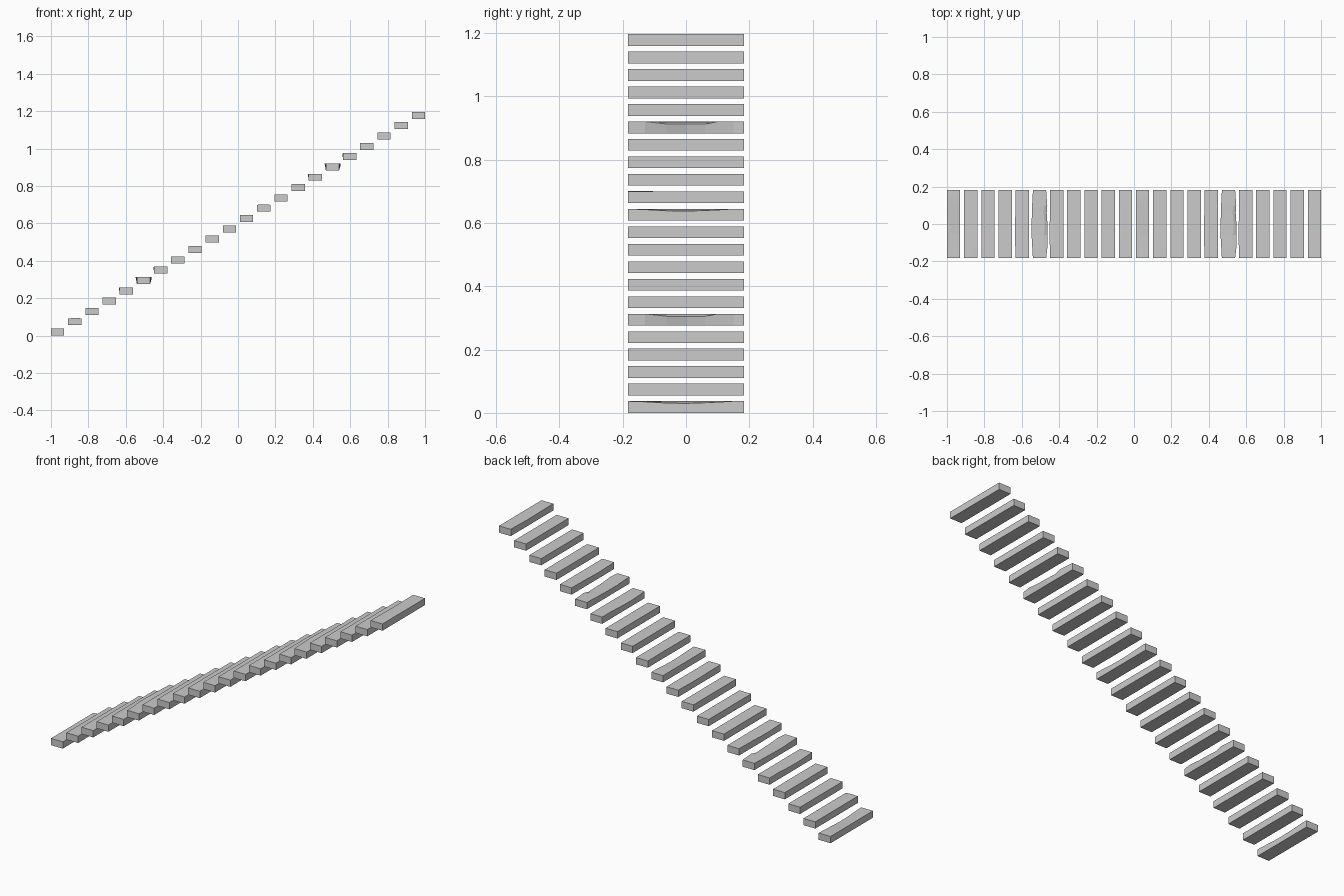
import bpy
import bmesh

if "Cube" in bpy.data.objects:
    bpy.data.objects.remove(bpy.data.objects["Cube"])

COUNT = 22
WIDTH, DEPTH, THICK = 0.071, 0.366, 0.037
RUN = (2.0 - WIDTH) / (COUNT - 1)
RISE = 1.159 / (COUNT - 1)
Y = [-0.183, -0.13, -0.06, 0.0, 0.06, 0.10, 0.15, 0.183]
FLAT = [0] * 8

# Wear patterns in thousandths along y:
# dip of left edge, crease and right edge; outward bulge of left and right edges; crease x
WEAR = {
    0: dict(right=[0, 2, 6, 7, 5, 3, 0, 0], mid=[0, 0, 0, 1, 1, 0, 0, 0],
            crease=[-12, -14, -16, -20, -24, -29, -30, -30]),
    1: dict(mid=[-1, -1, 0, 1, 0, 0, 0, 0], crease=[0, 8, -5, 5, -5, 8, 0, 0]),
    4: dict(left=[0, 1, 2, 2, 1, 0, 0, 0], out_l=[0, 2, 4, 3, 2, 0, 0, 0],
            crease=[-26, -22, -18, -20, -24, -22, -20, -26]),
    5: dict(right=[0, 0, 8, 8, 8, 0, 0, 0], mid=[0, 0, 1, 1, 1, 0, 0, 0],
            out_l=[0, 3, 7, 7, 5, 4, 1, 0], out_r=[0, 6, 8, 7, 3, 6, 2, 0],
            crease=[20, 22, 25, 27, 22, 24, 25, 28]),
    6: dict(left=[0, 1, 2, 2, 1, 1, 0, 0], out_l=[0, 1, 3, 2, 0, 0, 0, 0],
            crease=[-25, -22, -22, -24, -26, -25, -24, -25]),
    10: dict(left=[0, 0, 1, 2, 2, 1, 0, 0], crease=[-28, -26, -24, -27, -22, -25, -27, -28]),
}


def make_tread(index):
    """Loft a five-sided section along y, worn according to the pattern."""
    wear = WEAR.get(index % 11, {})
    get = lambda key: [v / 1000 for v in wear.get(key, FLAT)]
    left, mid, right = get("left"), get("mid"), get("right")
    out_l, out_r, crease = get("out_l"), get("out_r"), get("crease")
    h = WIDTH / 2
    bm = bmesh.new()
    rings = []
    for k, y in enumerate(Y):
        section = [(-h, 0), (h, 0), (h + out_r[k], THICK - right[k]),
                   (crease[k], THICK - mid[k]), (-h - out_l[k], THICK - left[k])]
        rings.append([bm.verts.new((x, y, z)) for x, z in section])
    for a, b in zip(rings, rings[1:]):
        for i in range(5):
            j = (i + 1) % 5
            bm.faces.new((a[i], a[j], b[j], b[i]))
    bm.faces.new(rings[0])
    bm.faces.new(rings[-1][::-1])
    bmesh.ops.recalc_face_normals(bm, faces=bm.faces)
    # untouched treads become plain boxes
    if not wear:
        bmesh.ops.dissolve_limit(bm, angle_limit=0.001, verts=bm.verts, edges=bm.edges)
    mesh = bpy.data.meshes.new(f"stair_tread_{index + 1:02d}")
    bm.to_mesh(mesh)
    bm.free()
    tread = bpy.data.objects.new(mesh.name, mesh)
    tread.location = (-1 + WIDTH / 2 + index * RUN, 0, index * RISE)
    bpy.context.collection.objects.link(tread)


# Floating flight of treads
for n in range(COUNT):
    make_tread(n)
